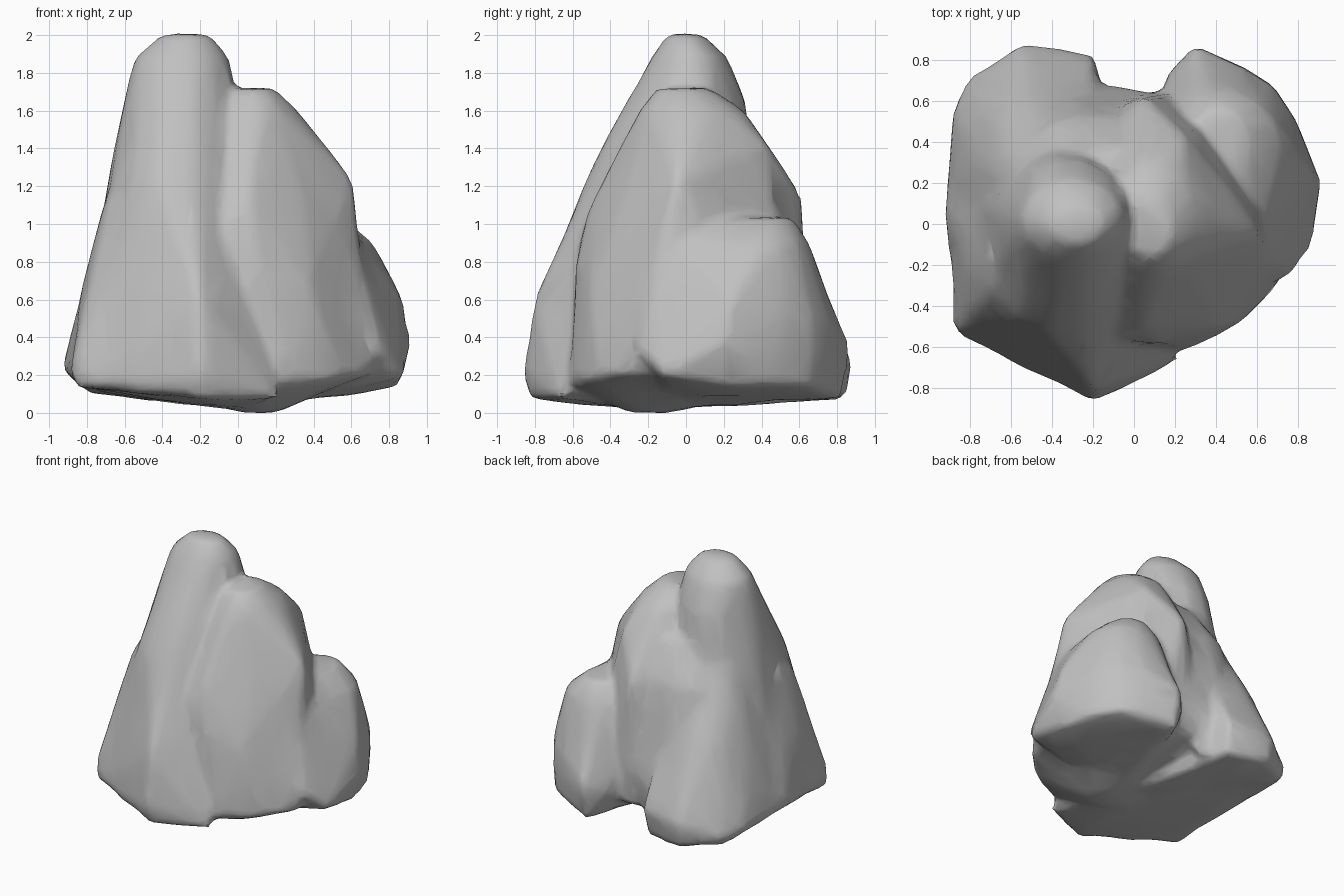
import bpy
import bmesh
from math import cos, sin, tau
from mathutils import Vector, noise

cube = bpy.data.objects.get("Cube")
if cube:
    bpy.data.objects.remove(cube, do_unlink=True)

# One plain stone colour
stone = bpy.data.materials.new("stone grey")
stone.use_nodes = True
colour = (0.53, 0.53, 0.53, 1)
stone.diffuse_color = colour
stone.node_tree.nodes["Principled BSDF"].inputs["Base Color"].default_value = colour


def disc(x, y, z, rx, ry, sides=14):
    """Horizontal elliptical cross-section of a boulder."""
    return [Vector((x + rx * cos(tau * i / sides), y + ry * sin(tau * i / sides), z))
            for i in range(sides)]


def add_boulder(bm, sections, corners=()):
    """Wrap a convex skin around cross-sections and corner points."""
    points = [p for section in sections for p in disc(*section)]
    points += [Vector(corner) for corner in corners]
    verts = [bm.verts.new(p) for p in points]
    hull = bmesh.ops.convex_hull(bm, input=verts)
    spare = {v for v in hull["geom_interior"] + hull["geom_unused"]
             if isinstance(v, bmesh.types.BMVert)}
    bmesh.ops.delete(bm, geom=list(spare), context="VERTS")


def add_modifier(obj, kind, **settings):
    modifier = obj.modifiers.new(kind.title(), kind)
    for key, value in settings.items():
        setattr(modifier, key, value)


def bake_modifiers(obj):
    graph = bpy.context.evaluated_depsgraph_get()
    baked = bpy.data.meshes.new_from_object(obj.evaluated_get(graph))
    obj.modifiers.clear()
    obj.data = baked


bm = bmesh.new()

# Tall peak with the broad front face
add_boulder(bm,
            sections=[(-.28, 0, 2, .13, .09), (-.3, .02, 1.88, .25, .2),
                      (-.3, 0, 1.65, .29, .31), (-.34, -.08, 1.2, .33, .46)],
            corners=[(-.86, -.53, .15), (-.2, -.86, .22), (-.2, -.83, .09),
                     (-.2, -.8, .6), (.22, -.66, .08), (-.88, .1, .2),
                     (-.6, .5, .1), (0, -.2, .02)])

# Shoulder beside the peak, bulging forward at mid height
add_boulder(bm,
            sections=[(.07, -.02, 1.71, .12, .14), (.08, .03, 1.6, .23, .27),
                      (.08, .04, 1.15, .4, .46), (.12, .05, .2, .56, .6),
                      (.1, -.2, .01, .1, .1)],
            corners=[(.25, .43, 1.42), (.42, .08, 1.42), (.61, -.05, 1.22),
                     (.05, .61, 1.14), (.05, -.5, 1.1), (.12, -.58, .75),
                     (-.1, -.54, .95), (.36, -.5, .7), (.25, -.61, .16),
                     (.56, -.46, .19), (.71, -.28, .22)])

# Low rounded boulder on the rear left flank, flush with the shoulder
add_boulder(bm,
            sections=[(.42, .4, 1.03, .14, .16), (.44, .38, .9, .27, .27),
                      (.45, .32, .5, .36, .45), (.45, .31, .35, .37, .46),
                      (.45, .31, .15, .36, .44)],
            corners=[(.3, .86, .35), (.3, .82, .09), (.91, .2, .37),
                     (.85, .2, .15), (.86, .25, .62), (.61, -.12, .92),
                     (.74, -.26, .35), (.86, -.12, .2), (.17, .73, .3),
                     (.1, -.1, .03)])

# Sloping buttress behind the peak
add_boulder(bm,
            sections=[(-.38, .14, 1.4, .19, .15), (-.46, .39, .77, .24, .22)],
            corners=[(-.2, .82, .3), (-.55, .87, .27), (-.8, .71, .18),
                     (-.89, .53, .2), (-.91, .1, .22), (-.79, .3, .65),
                     (-.22, .78, .08), (-.55, .84, .09), (-.78, .68, .11),
                     (0, 0, .03)])

# Saddle filling the hollow between buttress and shoulder
add_boulder(bm,
            sections=[(-.12, .24, 1.44, .2, .12), (-.18, .33, 1.15, .33, .2),
                      (-.2, .37, .75, .36, .22)],
            corners=[(-.1, .63, .2), (.05, .64, .5), (-.3, .7, .3),
                     (-.1, .61, .08)])

# Thin slab against the front right flank
add_boulder(bm,
            sections=[(-.62, -.18, 1.13, .08, .18)],
            corners=[(-.87, -.53, .22), (-.92, .1, .23), (-.82, -.2, .67),
                     (-.55, -.55, .72), (-.7, 0, .1)])

mesh = bpy.data.meshes.new("rock")
bm.to_mesh(mesh)
bm.free()
rock = bpy.data.objects.new("rock", mesh)
bpy.context.collection.objects.link(rock)

# Fuse the boulders and wear down their edges
add_modifier(rock, "REMESH", mode="VOXEL", voxel_size=.03)
add_modifier(rock, "SMOOTH", factor=.5, iterations=8)
bake_modifiers(rock)

# Gentle lumps, stretched along the height like weathered stone
for vert in rock.data.vertices:
    x, y, z = vert.co
    lump = noise.noise(Vector((x * 3.5, y * 3.5, z * 1.8)))
    vert.co += vert.normal * (lump * .012 + .008)

# Coarser facets
add_modifier(rock, "DECIMATE", ratio=.1)
bake_modifiers(rock)

# Rest on the ground
low = min(v.co.z for v in rock.data.vertices)
for vert in rock.data.vertices:
    vert.co.z -= low

rock.data.materials.clear()
rock.data.materials.append(stone)
for poly in rock.data.polygons:
    poly.material_index = 0

bpy.ops.object.select_all(action="DESELECT")
rock.select_set(True)
bpy.context.view_layer.objects.active = rock
bpy.ops.object.shade_smooth_by_angle(angle=.7)
